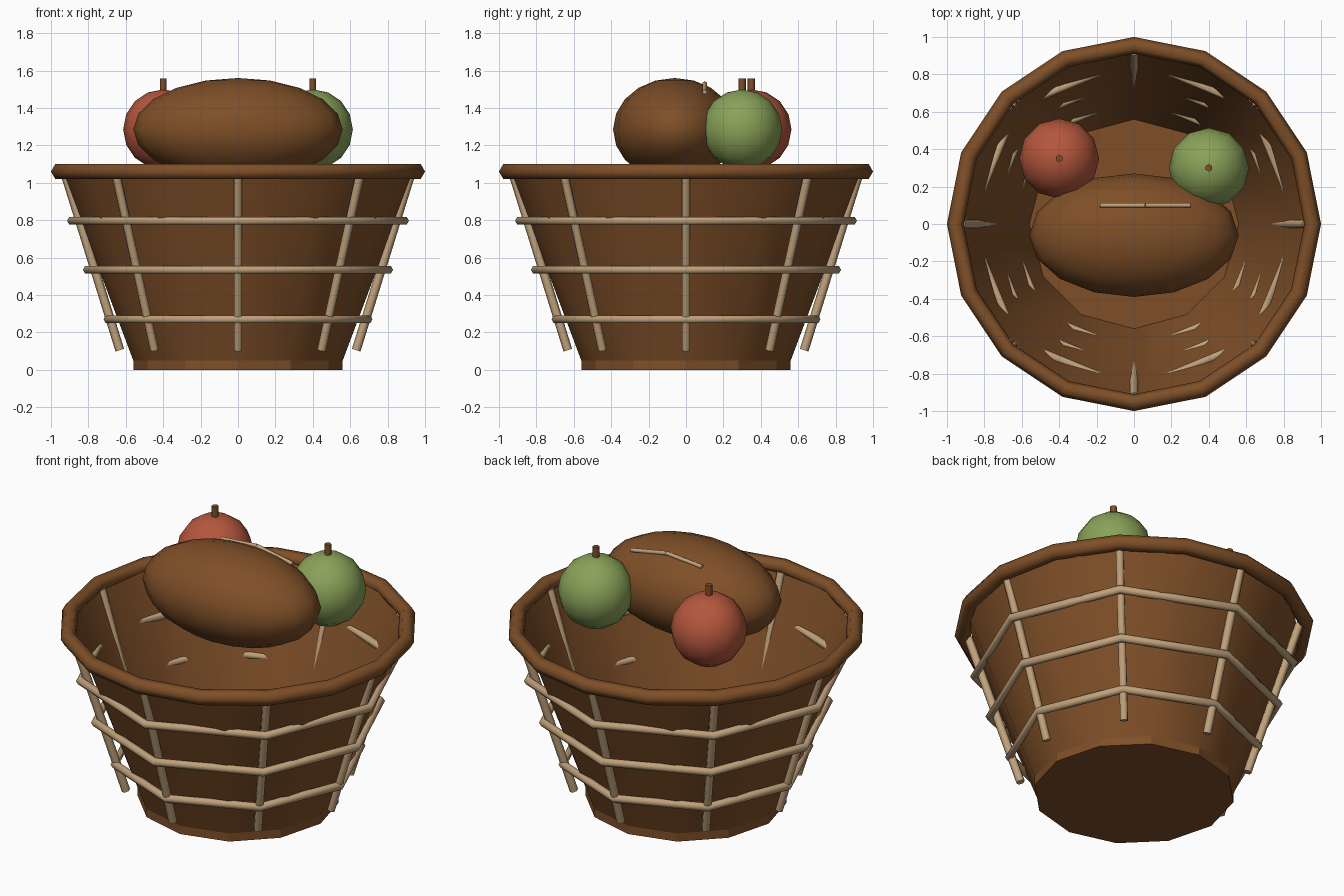
import bpy, math
from mathutils import Vector

if "Cube" in bpy.data.objects:
    bpy.data.objects.remove(bpy.data.objects["Cube"])

def material(name, col):
    m = bpy.data.materials.new(name)
    m.diffuse_color = (*col, 1)
    m.use_nodes = True
    m.node_tree.nodes["Principled BSDF"].inputs["Base Color"].default_value = m.diffuse_color
    return m

BROWN = material("crust brown", (0.21, 0.078, 0.021))
TAN = material("wicker tan", (0.53, 0.36, 0.20))
RED = material("apple red", (0.46, 0.095, 0.047))
GREEN = material("apple green", (0.25, 0.36, 0.10))

def finish(name, mat, smooth=True):
    o = bpy.context.object
    o.name = name
    o.data.materials.append(mat)
    if smooth:
        bpy.ops.object.shade_smooth_by_angle(angle=math.radians(62))
    return o

def ball(name, mat, loc, scale, seg, rings):
    bpy.ops.mesh.primitive_uv_sphere_add(segments=seg, ring_count=rings, location=loc)
    bpy.context.object.scale = scale
    return finish(name, mat)

def ring(name, mat, z, major, minor, sides):
    bpy.ops.mesh.primitive_torus_add(major_segments=sides, minor_segments=6,
                                     major_radius=major, minor_radius=minor, location=(0, 0, z))
    return finish(name, mat)

def rod(name, mat, a, b, r, sides=6):
    a, b = Vector(a), Vector(b)
    bpy.ops.mesh.primitive_cylinder_add(vertices=sides, radius=r, depth=(b - a).length,
                                        location=(a + b) / 2)
    o = bpy.context.object
    o.rotation_euler = (b - a).to_track_quat('Z', 'Y').to_euler()
    return finish(name, mat)

# basket base and open flared wall
bpy.ops.mesh.primitive_cylinder_add(vertices=12, radius=0.56, depth=0.05, location=(0, 0, 0.025))
finish("basket_base", BROWN, smooth=False)
bpy.ops.mesh.primitive_cone_add(vertices=12, radius1=0.56, radius2=0.935, depth=1.0,
                                end_fill_type='NOTHING', location=(0, 0, 0.55))
finish("basket_wall", BROWN)

# rim and woven hoops
ring("basket_rim", BROWN, 1.06, 0.955, 0.045, 16)
for i, (z, r) in enumerate([(0.27, 0.695), (0.535, 0.805), (0.797, 0.89)]):
    ring(f"hoop_{i + 1}", TAN, z, r, 0.024, 8)

# eight slanted ribs
for i in range(8):
    a = i * math.pi / 4
    c, s = math.cos(a), math.sin(a)
    rod(f"rib_{i + 1}", TAN, (0.632 * c, 0.632 * s, 0.105), (0.922 * c, 0.922 * s, 1.04), 0.024)

# bread loaf with a score strip bent over its top
ball("bread_loaf", BROWN, (0, -0.06, 1.285), (0.56, 0.33, 0.275), 16, 10)
pts = [(-0.18, 0.1, 1.51), (0.06, 0.1, 1.53), (0.30, 0.1, 1.485)]
for i in range(2):
    rod(f"bread_score_{i + 1}", TAN, pts[i], pts[i + 1], 0.013)

# two apples with stems
for name, mat, x, y in [("red_apple", RED, -0.40, 0.35), ("green_apple", GREEN, 0.40, 0.30)]:
    ball(name, mat, (x, y, 1.285), (0.214, 0.214, 0.214), 12, 8)
    rod(name + "_stem", BROWN, (x, y, 1.46), (x, y, 1.557), 0.02)
